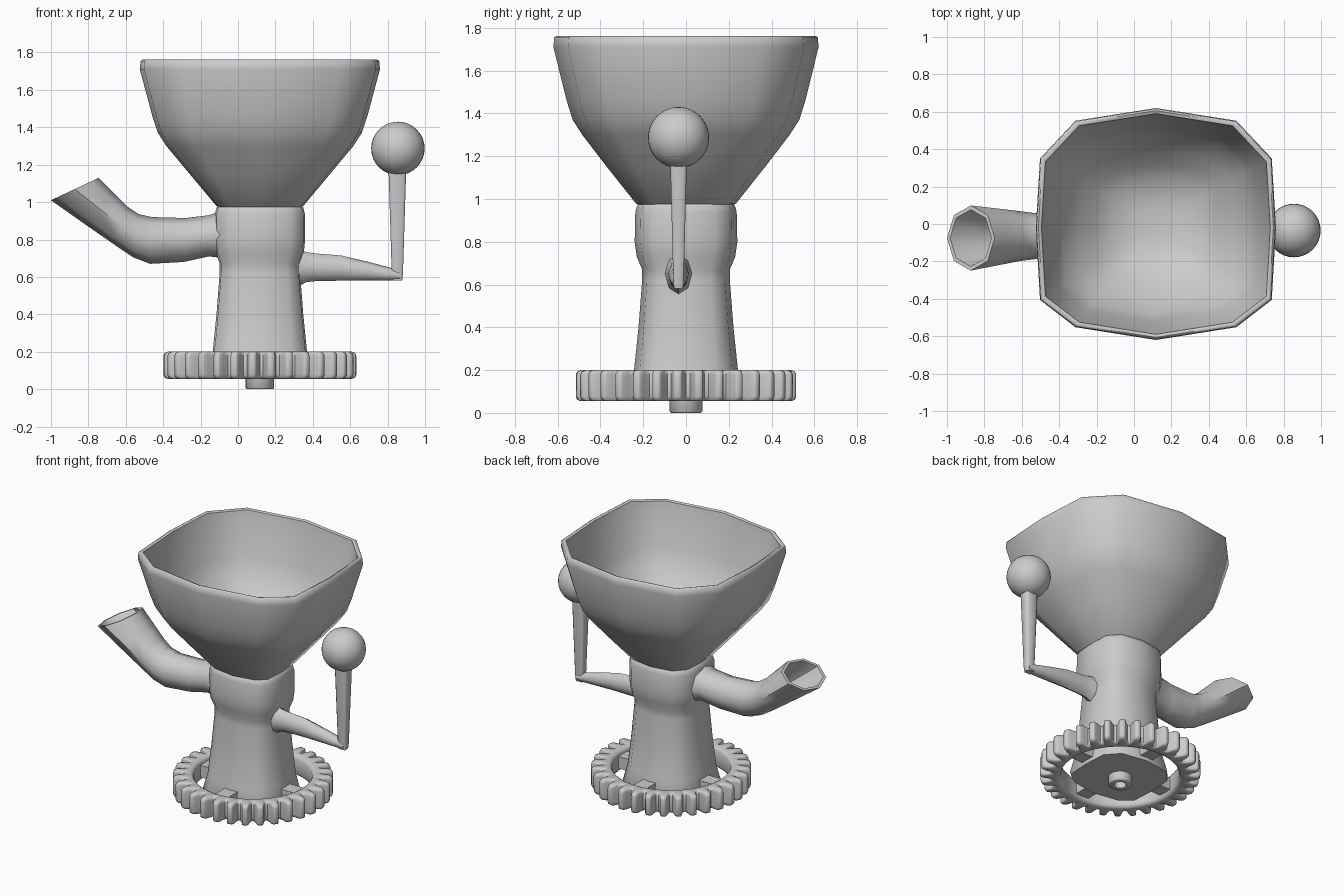
import bpy, bmesh
from math import sin, cos, pi, radians
from mathutils import Vector

CX = 0.117                      # x of the main vertical axis


def finish(name, bm, angle=55):
    bmesh.ops.recalc_face_normals(bm, faces=bm.faces)
    me = bpy.data.meshes.new(name)
    bm.to_mesh(me)
    bm.free()
    me.shade_smooth()
    me.set_sharp_from_angle(angle=radians(angle))
    ob = bpy.data.objects.new(name, me)
    bpy.context.collection.objects.link(ob)
    return ob


def loft(name, rings, closed=False, angle=55):
    """Skin a list of equal-length point rings; cap the ends unless closed."""
    bm = bmesh.new()
    vs = [[bm.verts.new(p) for p in r] for r in rings]
    n = len(vs[0])
    pairs = list(zip(vs, vs[1:])) + ([(vs[-1], vs[0])] if closed else [])
    for a, b in pairs:
        for i in range(n):
            j = (i + 1) % n
            bm.faces.new((a[i], a[j], b[j], b[i]))
    if not closed:
        bm.faces.new(vs[0][::-1])
        bm.faces.new(vs[-1])
    return finish(name, bm, angle)


# rounded-square cross-section with 12 sides (side corners sit slightly forward)
SQUARE = []
for sx, sy, swap in [(1, 1, 0), (-1, 1, 1), (-1, -1, 0), (1, -1, 1)]:
    corner = [(0.965 * sx, 0.61 * sy - 0.045), (0.67 * sx, 0.89 * sy)]
    SQUARE += [[(1, -0.03), (0, 1), (-1, -0.03), (0, -1)][len(SQUARE) // 3]]
    SQUARE += corner[::-1] if swap else corner


def square_ring(z, hx, hy):
    return [(CX + hx * x, hy * y, z) for x, y in SQUARE]


def tube_ring(top, bottom, cy, hy, n=8, k=1.0):
    """Elliptical ring spanning two (x, z) points, half-width hy in y."""
    t, b = Vector((top[0], cy, top[1])), Vector((bottom[0], cy, bottom[1]))
    mid, up = (t + b) / 2, (t - b) / 2 * k
    return [mid + up * cos(2 * pi * i / n) + Vector((0, hy * k * sin(2 * pi * i / n), 0))
            for i in range(n)]


# bowl: outside profile up, over the rounded rim, then inside down
loft("bowl", [square_ring(*p) for p in [
    (0.96, 0.20, 0.20), (0.98, 0.233, 0.235), (1.15, 0.375, 0.37), (1.30, 0.50, 0.485),
    (1.37, 0.545, 0.53), (1.46, 0.575, 0.558), (1.71, 0.642, 0.62), (1.755, 0.638, 0.616),
    (1.762, 0.628, 0.606), (1.755, 0.612, 0.59), (1.70, 0.603, 0.581), (1.46, 0.54, 0.52),
    (1.36, 0.50, 0.485), (1.26, 0.42, 0.41), (1.16, 0.325, 0.32), (1.09, 0.23, 0.23),
    (1.06, 0.10, 0.10)]])

# body: flared base, waist and bulged collar
loft("body", [square_ring(*p) for p in [
    (0.06, 0.275, 0.27), (0.075, 0.28, 0.275), (0.20, 0.252, 0.243), (0.40, 0.232, 0.222),
    (0.62, 0.215, 0.205), (0.67, 0.215, 0.205), (0.73, 0.235, 0.23), (0.80, 0.242, 0.24),
    (0.94, 0.24, 0.237), (0.97, 0.232, 0.228), (0.98, 0.22, 0.215)]])

# hollow spout: outer sections (top, bottom, centre y, half width)
SPOUT = [((0.0, 0.96), (0.0, 0.69), -0.03, 0.15), ((-0.115, 0.945), (-0.115, 0.705), -0.03, 0.14),
         ((-0.155, 0.93), (-0.155, 0.71), -0.035, 0.12), ((-0.28, 0.915), (-0.29, 0.68), -0.045, 0.115),
         ((-0.46, 0.92), (-0.47, 0.67), -0.06, 0.12), ((-0.53, 0.935), (-0.56, 0.705), -0.065, 0.125),
         ((-0.59, 0.975), (-0.65, 0.765), -0.065, 0.135), ((-0.67, 1.055), (-0.83, 0.89), -0.07, 0.155),
         ((-0.745, 1.13), (-1.0, 1.01), -0.075, 0.174)]
loft("spout", [tube_ring(*s) for s in SPOUT] +
     [tube_ring(*SPOUT[-1], k=0.87), tube_ring(*SPOUT[-2], k=0.8), tube_ring(*SPOUT[-3], k=0.65)])

# lever arm, tapering outwards, with a small flare at the body
loft("lever_arm", [tube_ring((x, t), (x, b), -0.035, h) for x, t, b, h in [
    (0.28, 0.755, 0.55, 0.068), (0.335, 0.745, 0.556, 0.062), (0.365, 0.733, 0.572, 0.055),
    (0.42, 0.725, 0.578, 0.05), (0.55, 0.715, 0.58, 0.048), (0.70, 0.68, 0.58, 0.042),
    (0.82, 0.648, 0.58, 0.035), (0.87, 0.63, 0.585, 0.03)]])

# lever stick: square bar widening upwards
loft("lever_stick", [[(0.852 + r * sx, -0.035 + 0.82 * r * sy, z)
                      for sx, sy in [(1, .75), (.75, 1), (-.75, 1), (-1, .75),
                                     (-1, -.75), (-.75, -1), (.75, -1), (1, -.75)]]
                     for z, r in [(0.582, 0.026), (0.62, 0.03), (1.2, 0.048)]])

# ball knob
bm = bmesh.new()
bmesh.ops.create_uvsphere(bm, u_segments=32, v_segments=16, radius=0.143)
bmesh.ops.translate(bm, verts=bm.verts, vec=(0.855, -0.035, 1.287))
finish("ball_knob", bm)

# toothed ring with rounded edges
TEETH, TOOTH = 32, [(0.0, 0.448), (0.2, 0.448), (0.32, 0.475), (0.40, 0.506),
                    (0.47, 0.516), (0.73, 0.516), (0.80, 0.506), (0.88, 0.475)]
outline = [(2 * pi * (k + f) / TEETH, r) for k in range(TEETH) for f, r in TOOTH]


def gear_ring(z, inset=0.0, inner=None):
    return [(CX + (inner or r - inset) * cos(a), (inner or r - inset) * sin(a), z)
            for a, r in outline]


loft("gear_ring", [gear_ring(0.055, 0.022), gear_ring(0.062, 0.006), gear_ring(0.077),
                   gear_ring(0.178), gear_ring(0.193, 0.006), gear_ring(0.2, 0.022),
                   gear_ring(0.2, inner=0.402), gear_ring(0.193, inner=0.388),
                   gear_ring(0.178, inner=0.38), gear_ring(0.077, inner=0.38),
                   gear_ring(0.062, inner=0.388), gear_ring(0.055, inner=0.402)],
     closed=True, angle=60)

# four short spokes joining the body to the ring
for k in range(4):
    bpy.ops.mesh.primitive_cube_add(size=1)
    ob = bpy.context.object
    ob.name = f"spoke_{k + 1}"
    a = k * pi / 2
    ob.location = (CX + 0.31 * cos(a), 0.31 * sin(a), 0.128)
    ob.scale = (0.18, 0.10, 0.085)
    ob.rotation_euler.z = a

# hub under the base with a shaft hole
loft("hub", [[(CX + r * cos(i * pi / 12), r * sin(i * pi / 12), z) for i in range(24)]
             for z, r in [(0.10, 0.076), (0.006, 0.076), (0, 0.07), (0, 0.04), (0.05, 0.04)]], angle=50)
